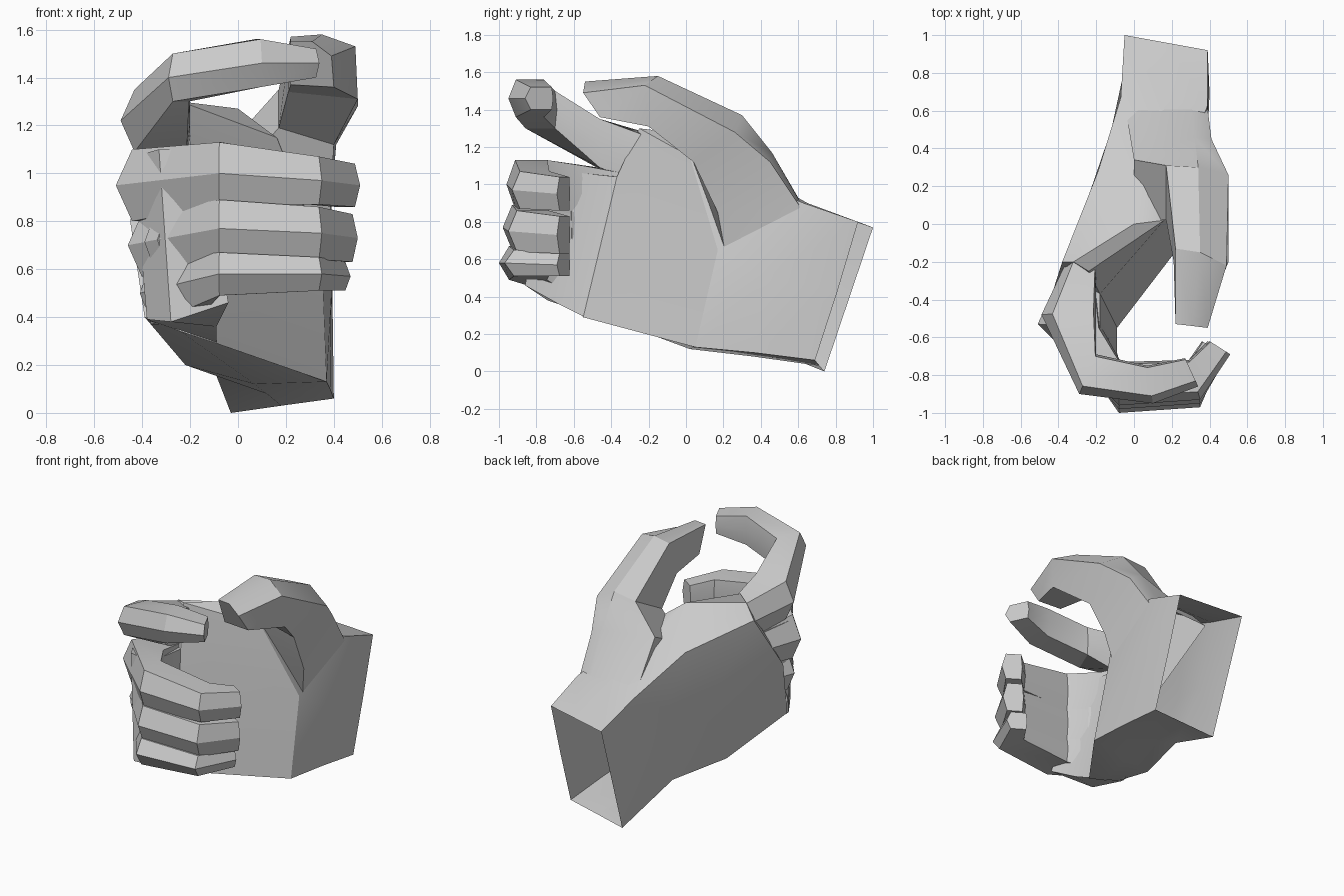
import bpy, bmesh, math
from mathutils import Vector

cube = bpy.data.objects.get("Cube")
if cube:
    bpy.data.objects.remove(cube)

skin = bpy.data.materials.new("light grey")
skin.use_nodes = True
skin.diffuse_color = (0.6, 0.6, 0.6, 1)
skin.node_tree.nodes["Principled BSDF"].inputs["Base Color"].default_value = skin.diffuse_color


def loft(name, rings, cap_end=True):
    """Skin a row of equal-length rings of points."""
    bm = bmesh.new()
    rows = [[bm.verts.new(p) for p in ring] for ring in rings]
    count = len(rows[0])
    for a, b in zip(rows, rows[1:]):
        for i in range(count):
            j = (i + 1) % count
            bm.faces.new((a[i], a[j], b[j], b[i]))
    if cap_end:
        bm.faces.new(rows[-1])
    bmesh.ops.recalc_face_normals(bm, faces=bm.faces)
    mesh = bpy.data.meshes.new(name)
    bm.to_mesh(mesh)
    bm.free()
    mesh.materials.append(skin)
    obj = bpy.data.objects.new(name, mesh)
    bpy.context.collection.objects.link(obj)
    bpy.ops.object.select_all(action='DESELECT')
    obj.select_set(True)
    bpy.context.view_layer.objects.active = obj
    bpy.ops.object.shade_smooth_by_angle(angle=math.radians(28))
    return obj


# Six-sided finger section: (outer to inner, lower to upper)
SECTION = ((0, 0), (.2, 1), (.95, 1), (1, 0), (.95, -1), (.2, -1))


def finger_rings(stations):
    """Each station: outer x, y, inner x, y, centre z, half height."""
    rings = []
    for ox, oy, ix, iy, z, h in stations:
        outer, inner = Vector((ox, oy, z)), Vector((ix, iy, z))
        rings.append([outer.lerp(inner, t) + Vector((0, 0, h * s)) for t, s in SECTION])
    return rings


# Palm and open wrist: each ring runs top back, top middle, top palm,
# palm middle, bottom palm, bottom middle, bottom back, back middle
loft("palm", [
    [(-.05, 1, .77), (.17, .96, .785), (.39, .92, .8), (.395, .81, .43),
     (.4, .69, .06), (.18, .715, .03), (-.03, .74, 0), (-.04, .87, .385)],
    [(-.07, .67, .88), (.16, .65, .9), (.39, .63, .9), (.39, .43, .5),
     (.385, .37, .1), (.12, .36, .08), (-.1, .29, .18), (-.12, .5, .5)],
    [(-.19, .28, 1.08), (0, 0, 1.27), (.16, .02, 1.15), (.35, .17, .65),
     (.37, .05, .13), (.07, .02, .12), (-.22, -.13, .2), (-.24, .15, .62)],
    [(-.38, -.2, 1.17), (-.32, -.2, 1.28), (-.24, -.25, 1.3), (-.18, -.37, 1.04),
     (-.09, -.55, .29), (-.24, -.57, .34), (-.39, -.55, .4), (-.45, -.42, .8)],
])

# Joined roots of the three curled fingers: top back, top palm,
# bottom palm, bottom back
loft("finger_roots", [
    [(-.36, -.28, 1.04), (-.18, -.36, 1.04), (-.09, -.54, .29), (-.37, -.5, .38)],
    [(-.44, -.5, 1.07), (-.18, -.55, 1.06), (-.09, -.68, .36), (-.38, -.58, .39)],
    [(-.33, -.7, 1.1), (-.15, -.74, 1.1), (-.04, -.86, .46), (-.28, -.74, .38)],
])

# Thumb: each ring runs inner top, ridge, outer top, outer bottom, inner bottom
loft("thumb", [
    [(-.05, .64, .86), (.3, .62, .89), (.39, .61, .88), (.31, .25, .42), (.05, .3, .5)],
    [(0, .34, 1.16), (.32, .46, 1.17), (.41, .45, 1.12), (.385, .17, .85), (0, .02, 1)],
    [(.17, .31, 1.35), (.34, .3, 1.37), (.5, .26, 1.28), (.4, .04, 1.12), (.17, .02, 1.19)],
    [(.22, -.13, 1.57), (.35, -.15, 1.58), (.49, -.22, 1.53), (.5, -.2, 1.31), (.21, -.2, 1.34)],
    [(.22, -.53, 1.55), (.31, -.54, 1.55), (.39, -.55, 1.49), (.4, -.46, 1.36), (.22, -.46, 1.37)],
])

# Raised index finger
loft("index_finger", finger_rings([
    (-.33, -.14, -.2, -.22, 1.13, .13),
    (-.49, -.48, -.2, -.46, 1.22, .13),
    (-.29, -.9, -.2, -.69, 1.4, .1),
    (.1, -.95, .07, -.75, 1.46, .1),
    (.34, -.86, .27, -.71, 1.46, .06),
]))

# Curled fingers share one path; only reach, heights and thickness vary
FINGERS = {
    "middle_finger": (-.51, -.96, .51, (.93, .95, 1, .97, .95), (.13, .15, .13, .1, .09)),
    "ring_finger": (-.46, -.98, .5, (.69, .7, .77, .75, .73), (.12, .13, .12, .11, .1)),
    "little_finger": (-.41, -1, .47, (.48, .5, .58, .58, .57), (.1, .13, .09, .07, .06)),
}
for name, (left, front, tip, zs, hs) in FINGERS.items():
    path = [(left + .13, -.25, -.2, -.34), (left, -.53, -.17, -.55),
            (-.08, front, -.07, -.73), (.35, front + .03, .29, -.72),
            (tip, -.69, tip - .11, -.62)]
    rings = finger_rings([p + (z, h) for p, z, h in zip(path, zs, hs)])
    loft(name, rings)
    if name == "ring_finger":
        # Plain band round the finger, slightly larger than its section
        band = []
        for t, grow in ((.2, 1), (.2, 1.05), (.34, 1.05), (.34, 1)):
            ring = [a.lerp(b, t) for a, b in zip(rings[1], rings[2])]
            centre = sum(ring, Vector()) / len(ring)
            band.append([centre + (p - centre) * grow for p in ring])
        loft("finger_band", band, cap_end=False)
